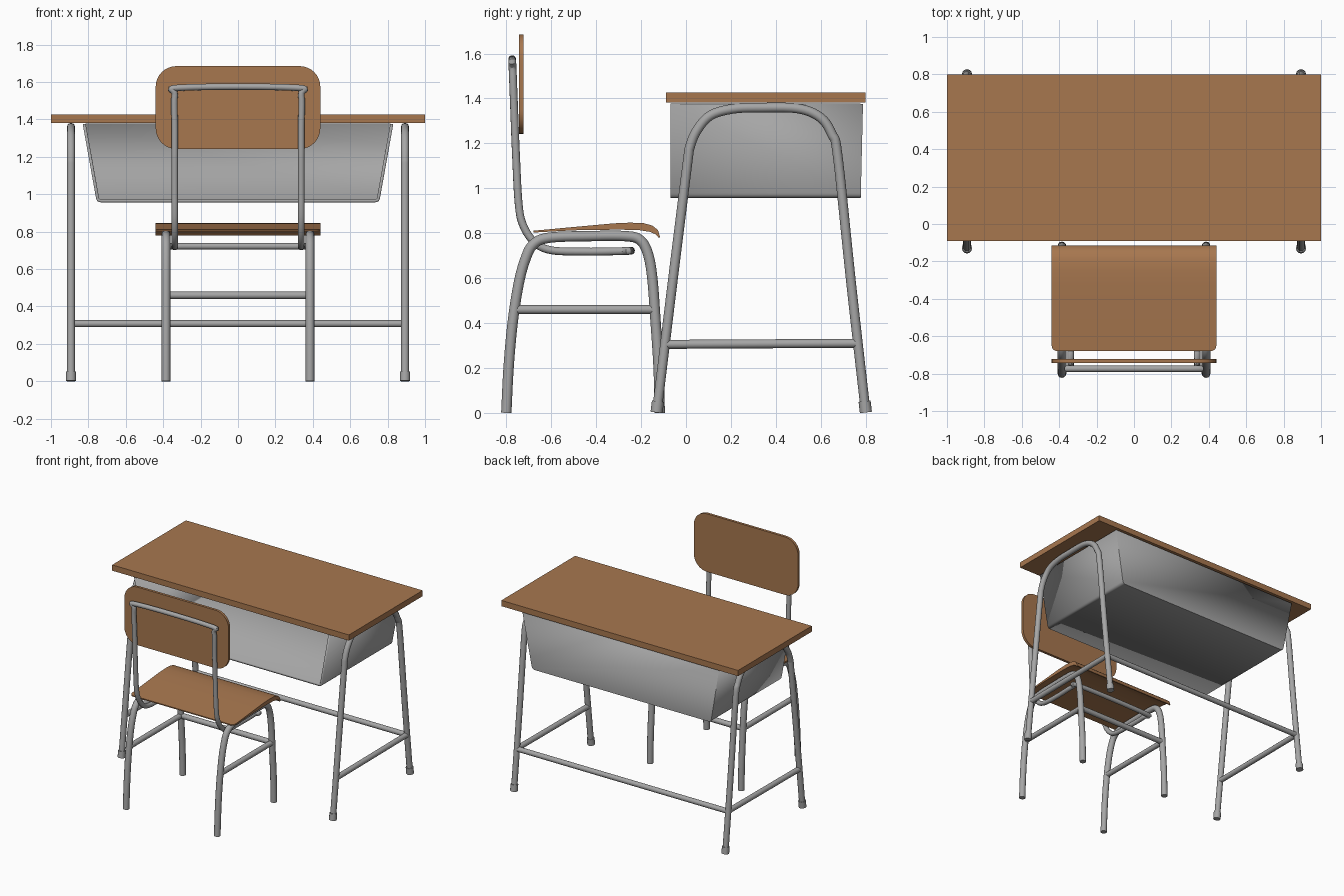
import bpy, bmesh, math
from mathutils import Vector

if "Cube" in bpy.data.objects:
    bpy.data.objects.remove(bpy.data.objects["Cube"])


def material(name, col):
    m = bpy.data.materials.new(name)
    m.diffuse_color = (*col, 1)
    m.use_nodes = True
    m.node_tree.nodes["Principled BSDF"].inputs["Base Color"].default_value = m.diffuse_color
    return m


WOOD = material("warm wood", (0.39, 0.185, 0.078))
METAL = material("grey metal", (0.38, 0.38, 0.38))


def add(name, mesh, mat):
    mesh.materials.clear()
    mesh.materials.append(mat)
    for p in mesh.polygons:
        p.use_smooth = True
        p.material_index = 0
    mesh.set_sharp_from_angle(angle=math.radians(35))
    ob = bpy.data.objects.new(name, mesh)
    bpy.context.scene.collection.objects.link(ob)
    return ob


def from_bm(name, bm, mat):
    me = bpy.data.meshes.new(name)
    bm.to_mesh(me)
    bm.free()
    return add(name, me, mat)


def smooth_path(pts, n=5, cyclic=False):
    """Catmull-Rom resampling of a few control points."""
    p = [Vector(q) for q in pts]
    c = len(p)
    get = (lambda i: p[i % c]) if cyclic else (lambda i: p[max(0, min(c - 1, i))])
    out = []
    for i in range(c if cyclic else c - 1):
        a, b, d, e = get(i - 1), get(i), get(i + 1), get(i + 2)
        for k in range(n):
            t = k / n
            out.append(0.5 * (2 * b + (d - a) * t + (2 * a - 5 * b + 4 * d - e) * t * t
                              + (3 * b - a - 3 * d + e) * t ** 3))
    if not cyclic:
        out.append(p[-1])
    return out


def tube(name, pts, r, cyclic=False):
    cu = bpy.data.curves.new(name, 'CURVE')
    cu.dimensions = '3D'
    cu.bevel_depth = r
    cu.bevel_resolution = 4
    cu.use_fill_caps = True
    sp = cu.splines.new('POLY')
    sp.points.add(len(pts) - 1)
    for q, v in zip(sp.points, pts):
        q.co = (*v, 1)
    sp.use_cyclic_u = cyclic
    tmp = bpy.data.objects.new(name + "_curve", cu)
    me = bpy.data.meshes.new_from_object(tmp)
    bpy.data.objects.remove(tmp)
    return add(name, me, METAL)


def prism(pts, vec):
    """Closed polygon extruded along vec."""
    bm = bmesh.new()
    f = bm.faces.new([bm.verts.new(p) for p in pts])
    ext = bmesh.ops.extrude_face_region(bm, geom=[f])
    bmesh.ops.translate(bm, vec=vec, verts=[g for g in ext['geom'] if isinstance(g, bmesh.types.BMVert)])
    bmesh.ops.recalc_face_normals(bm, faces=bm.faces[:])
    return bm


# Desk top
bm = prism([(-1, -0.09, 1.382), (1, -0.09, 1.382), (1, 0.8, 1.382), (-1, 0.8, 1.382)], (0, 0, 0.044))
from_bm("desk_top", bm, WOOD)

# Tray under the top: U section with rounded lower corners, closed back, open front
half = [(0.83, 1.374)]
corner, rad = Vector((0.755, 0.957)), 0.022
up = (Vector(half[0]) - corner).normalized()
for k in range(6):
    t = k / 5
    a, b = corner + up * rad, corner - Vector((rad, 0))
    half.append(tuple(a * (1 - t) ** 2 + corner * 2 * t * (1 - t) + b * t * t))
section = half + [(-x, z) for x, z in reversed(half)]
bm = bmesh.new()
front = [bm.verts.new((x, -0.07, z)) for x, z in section]
back = [bm.verts.new((x, 0.778 + 0.01 * (z - 0.957) / 0.417, z)) for x, z in section]
for i in range(len(section) - 1):
    bm.faces.new((front[i], front[i + 1], back[i + 1], back[i]))
cap = bm.faces.new(back)
bmesh.ops.recalc_face_normals(bm, faces=bm.faces[:])
if cap.normal.y < 0:
    bmesh.ops.reverse_faces(bm, faces=bm.faces[:])
tray = from_bm("desk_tray", bm, METAL)
mod = tray.modifiers.new("wall", 'SOLIDIFY')
mod.thickness, mod.offset, mod.use_even_offset = 0.016, -1, True

# Desk side frames: arched legs, feet and side rails
ARCH = [(-0.13, 0.005), (-0.06, 0.58), (0.005, 1.1), (0.018, 1.185), (0.05, 1.26), (0.11, 1.325),
        (0.21, 1.354), (0.33, 1.359), (0.5, 1.355), (0.6, 1.314), (0.651, 1.238), (0.676, 1.14),
        (0.735, 0.58), (0.8, 0.005)]
for side, sx in (("left", -0.893), ("right", 0.893)):
    tube(f"desk_leg_arch_{side}", smooth_path([(sx, y, z) for y, z in ARCH]), 0.0215)
    tube(f"desk_front_foot_{side}", [(sx, -0.131, 0.002), (sx, -0.125, 0.052)], 0.027)
    tube(f"desk_back_foot_{side}", [(sx, 0.801, 0.002), (sx, 0.795, 0.052)], 0.027)
    tube(f"desk_side_rail_{side}", [(sx, -0.094, 0.305), (sx, 0.766, 0.31)], 0.02)
tube("desk_back_rail", [(-0.885, 0.765, 0.308), (0.885, 0.765, 0.308)], 0.019)

# Chair side frames
LEG = [(-0.8, 0), (-0.79, 0.2), (-0.772, 0.4), (-0.745, 0.575), (-0.715, 0.685), (-0.68, 0.75),
       (-0.61, 0.78), (-0.43, 0.787), (-0.27, 0.787), (-0.205, 0.77), (-0.17, 0.71), (-0.15, 0.6),
       (-0.135, 0.4), (-0.122, 0.2), (-0.117, 0)]
for side, sx in (("left", -0.385), ("right", 0.385)):
    tube(f"chair_leg_frame_{side}", smooth_path([(sx, y, z) for y, z in LEG]), 0.023)
    tube(f"chair_side_rail_{side}", [(sx, -0.765, 0.46), (sx, -0.14, 0.46)], 0.02)
tube("chair_front_rail", [(-0.38, -0.14, 0.46), (0.38, -0.14, 0.46)], 0.02)

# Chair back support: one closed bent tube running under the seat
W = 0.338
BEND = [(-0.25, 0.722), (-0.29, 0.72), (-0.45, 0.718), (-0.6, 0.724), (-0.675, 0.76), (-0.725, 0.835),
        (-0.745, 0.93), (-0.757, 1.15), (-0.765, 1.35), (-0.772, 1.53), (-0.774, 1.57)]
right = [(W - (0.035 if i in (0, len(BEND) - 1) else 0), y, z) for i, (y, z) in enumerate(BEND)]
loop = right + [(-x, y, z) for x, y, z in reversed(right)]
tube("chair_back_support", smooth_path(loop, 6, True), 0.0175, True)

# Seat: curved wedge with a rolled front lip and rounded rear corners
SEAT = [(-0.68, 0.803), (-0.68, 0.811), (-0.55, 0.823), (-0.42, 0.835), (-0.32, 0.844), (-0.25, 0.847),
        (-0.19, 0.845), (-0.15, 0.834), (-0.125, 0.814), (-0.115, 0.782), (-0.122, 0.78), (-0.135, 0.795),
        (-0.16, 0.806), (-0.21, 0.814), (-0.3, 0.816), (-0.5, 0.813)]
bm = prism([(-0.44, y, z) for y, z in SEAT], (0.88, 0, 0))
rear = [e for e in bm.edges if all(abs(v.co.y + 0.68) < 1e-4 for v in e.verts)
        and abs(e.verts[0].co.x - e.verts[1].co.x) < 1e-4]
bmesh.ops.bevel(bm, geom=rear, offset=0.03, segments=5, profile=0.5, affect='EDGES')
from_bm("chair_seat", bm, WOOD)

# Backrest: rounded panel
R, pts = 0.11, []
for cx, cz, a0 in ((0.33, 1.575, 0), (-0.33, 1.575, 90), (-0.33, 1.352, 180), (0.33, 1.352, 270)):
    for k in range(9):
        a = math.radians(a0 + k * 90 / 8)
        pts.append((cx + R * math.cos(a), -0.743, cz + R * math.sin(a)))
from_bm("chair_backrest", prism(pts, (0, 0.02, 0)), WOOD)
